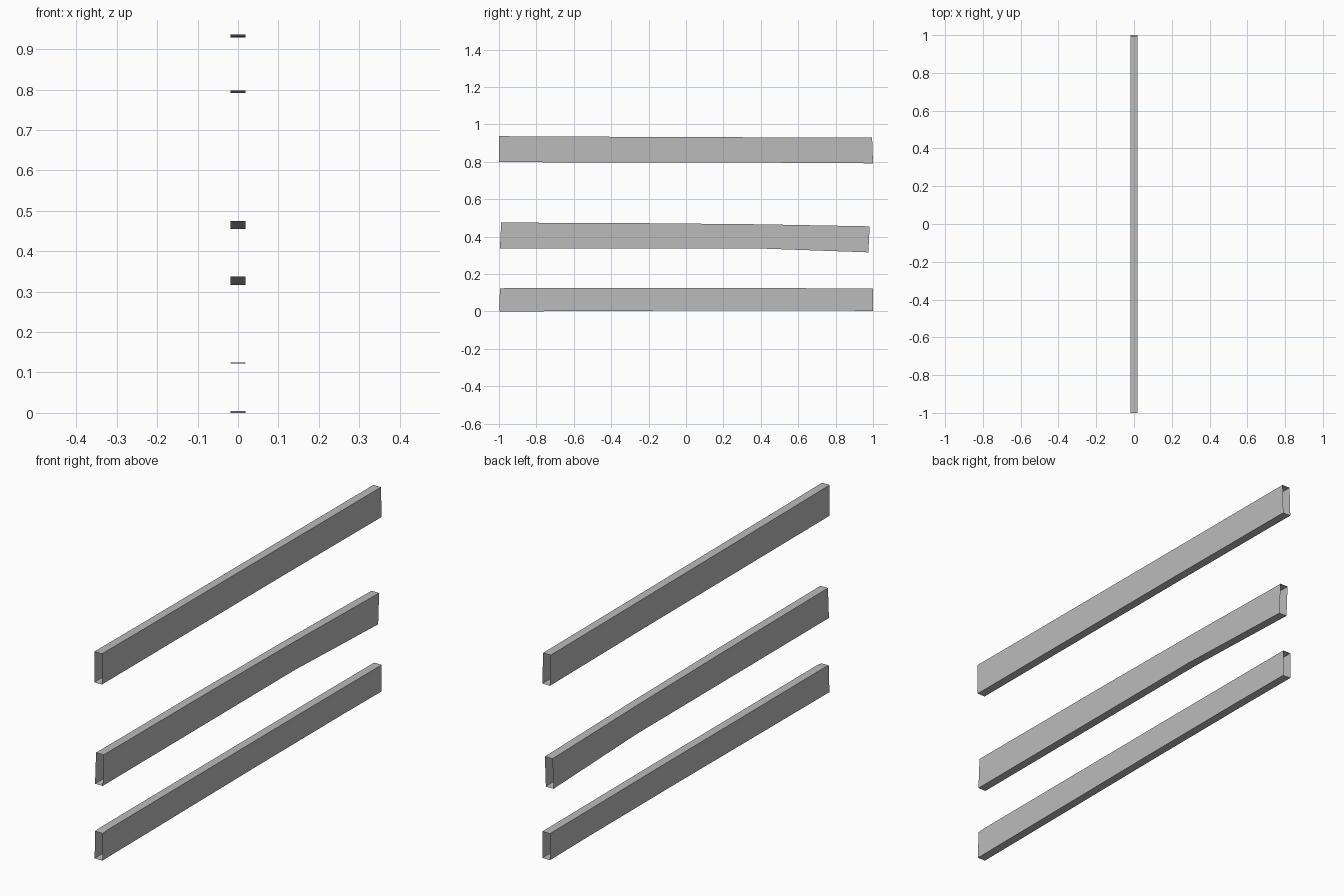
import bpy
import bmesh

cube = bpy.data.objects.get("Cube")
if cube:
    bpy.data.objects.remove(cube, do_unlink=True)

HALF_WIDTH = 0.019

grey = bpy.data.materials.new("plain grey")
grey.use_nodes = True
colour = (0.5, 0.5, 0.5, 1)
grey.diffuse_color = colour
grey.node_tree.nodes["Principled BSDF"].inputs["Base Color"].default_value = colour


def make_rail(name, top, bottom):
    """Hollow rectangular tube, open at both ends, from top and bottom (y, z) edges."""
    bm = bmesh.new()
    edges = {}
    for key, line in (("top", top), ("bottom", bottom)):
        for side in (-1, 1):
            edges[key, side] = [bm.verts.new((side * HALF_WIDTH, y, z)) for y, z in line]

    # Top and bottom strips
    for key in ("top", "bottom"):
        left, right = edges[key, 1], edges[key, -1]
        for i in range(len(left) - 1):
            quad = [right[i], left[i], left[i + 1], right[i + 1]]
            bm.faces.new(quad if key == "top" else quad[::-1])

    # Side walls, each one flat outline
    for side in (-1, 1):
        outline = edges["bottom", side] + edges["top", side][::-1]
        bm.faces.new(outline if side == 1 else outline[::-1])

    mesh = bpy.data.meshes.new(name)
    bm.to_mesh(mesh)
    bm.free()
    mesh.materials.append(grey)
    rail = bpy.data.objects.new(name, mesh)
    bpy.context.collection.objects.link(rail)


make_rail("upper_rail",
          [(-1, 0.937), (-0.67, 0.935), (0.1, 0.932), (0.995, 0.929)],
          [(-1, 0.798), (0.34, 0.796), (1, 0.792)])

make_rail("middle_rail",
          [(-0.988, 0.475), (-0.25, 0.472), (0.38, 0.466), (0.982, 0.455)],
          [(-0.995, 0.337), (0.38, 0.337), (0.975, 0.316)])

make_rail("lower_rail",
          [(-0.995, 0.122), (-0.96, 0.125), (0.27, 0.125), (1, 0.123)],
          [(-0.998, 0), (-0.53, 0.002), (0.1, 0.005), (0.71, 0.005), (1, 0.003)])
